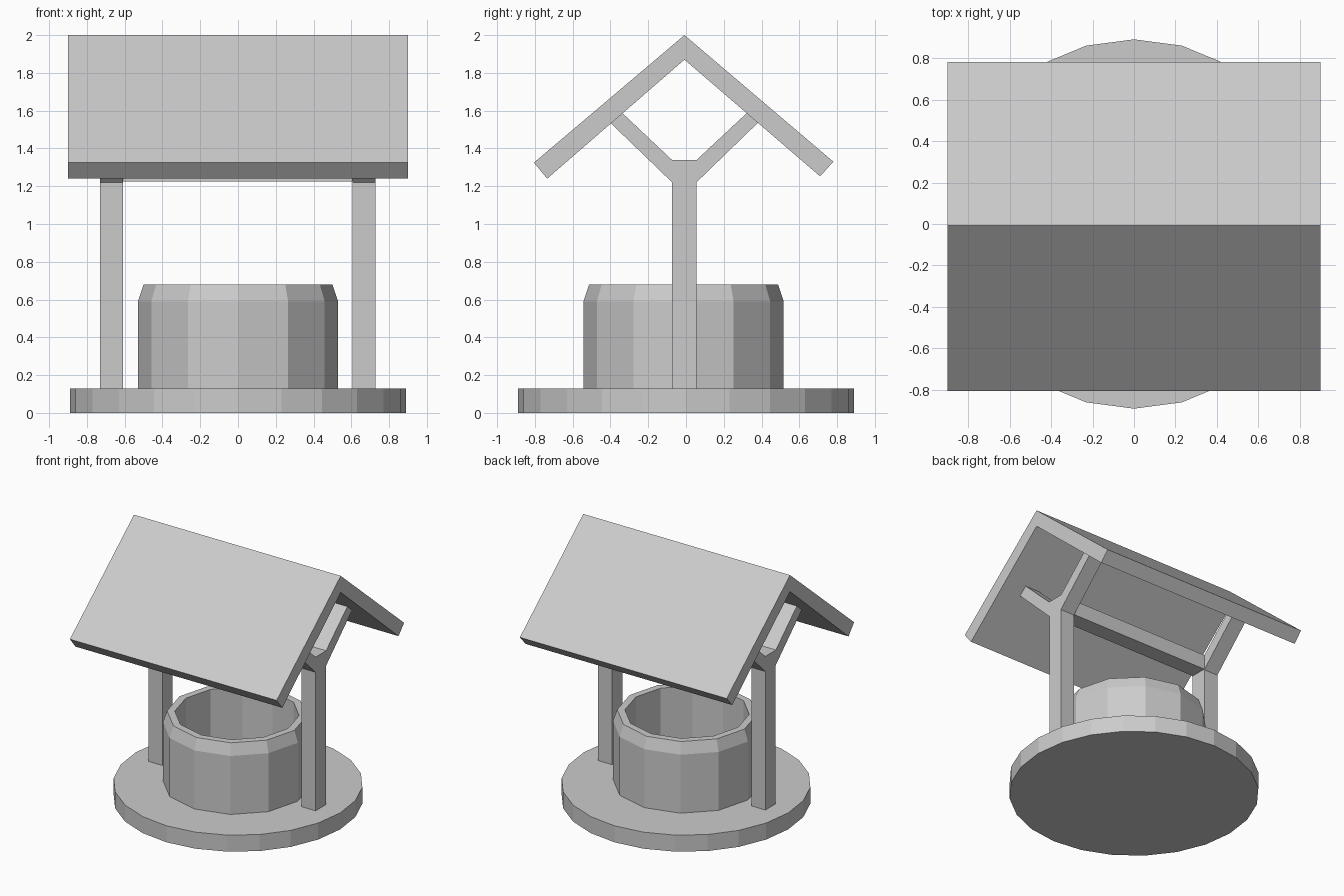
import bpy, bmesh
from math import sin, cos, tau

if "Cube" in bpy.data.objects:
    bpy.data.objects.remove(bpy.data.objects["Cube"])


def finish(name, bm):
    bmesh.ops.recalc_face_normals(bm, faces=bm.faces)
    mesh = bpy.data.meshes.new(name)
    bm.to_mesh(mesh)
    bm.free()
    obj = bpy.data.objects.new(name, mesh)
    bpy.context.collection.objects.link(obj)
    return obj


def extrude_yz(name, profile, x0, x1):
    """Extrude a closed (y, z) outline along x."""
    bm = bmesh.new()
    face = bm.faces.new([bm.verts.new((x0, y, z)) for y, z in profile])
    ext = bmesh.ops.extrude_face_region(bm, geom=[face])
    verts = [g for g in ext["geom"] if isinstance(g, bmesh.types.BMVert)]
    bmesh.ops.translate(bm, verts=verts, vec=(x1 - x0, 0, 0))
    return finish(name, bm)


def ring(name, profile, sides, cy):
    """Revolve a closed (radius, z) outline around z."""
    bm = bmesh.new()
    loops = [[bm.verts.new((r * cos(tau * i / sides), cy + r * sin(tau * i / sides), z))
              for r, z in profile] for i in range(sides)]
    n = len(profile)
    for i in range(sides):
        a, b = loops[i], loops[(i + 1) % sides]
        for j in range(n):
            k = (j + 1) % n
            bm.faces.new((a[j], b[j], b[k], a[k]))
    return finish(name, bm)


# Round stone base
bpy.ops.mesh.primitive_cylinder_add(vertices=24, radius=0.89, depth=0.13,
                                    location=(0, 0, 0.065))
bpy.context.object.name = "base"

# Hollow well wall with sloped rim
ring("well_wall", [(0.53, 0.13), (0.53, 0.59), (0.50, 0.68), (0.445, 0.68), (0.445, 0.13)],
     12, -0.013)

# Forked posts
fork = [(-0.073, 0.13), (0.055, 0.13), (0.055, 1.22), (0.385, 1.54), (0.33, 1.595),
        (0.057, 1.34), (-0.075, 1.34), (-0.345, 1.595), (-0.405, 1.54), (-0.073, 1.22)]
for side, x0 in (("left", -0.73), ("right", 0.605)):
    extrude_yz(side + "_post", fork, x0, x0 + 0.122)

# Crossbeam between the posts
extrude_yz("crossbeam", [(-0.073, 1.225), (0.055, 1.225), (0.055, 1.34), (-0.073, 1.34)],
           -0.608, 0.605)

# Gabled roof
extrude_yz("roof", [(-0.805, 1.325), (-0.735, 1.24), (-0.008, 1.87), (0.71, 1.252),
                    (0.78, 1.33), (-0.008, 2.0)], -0.9, 0.9)
